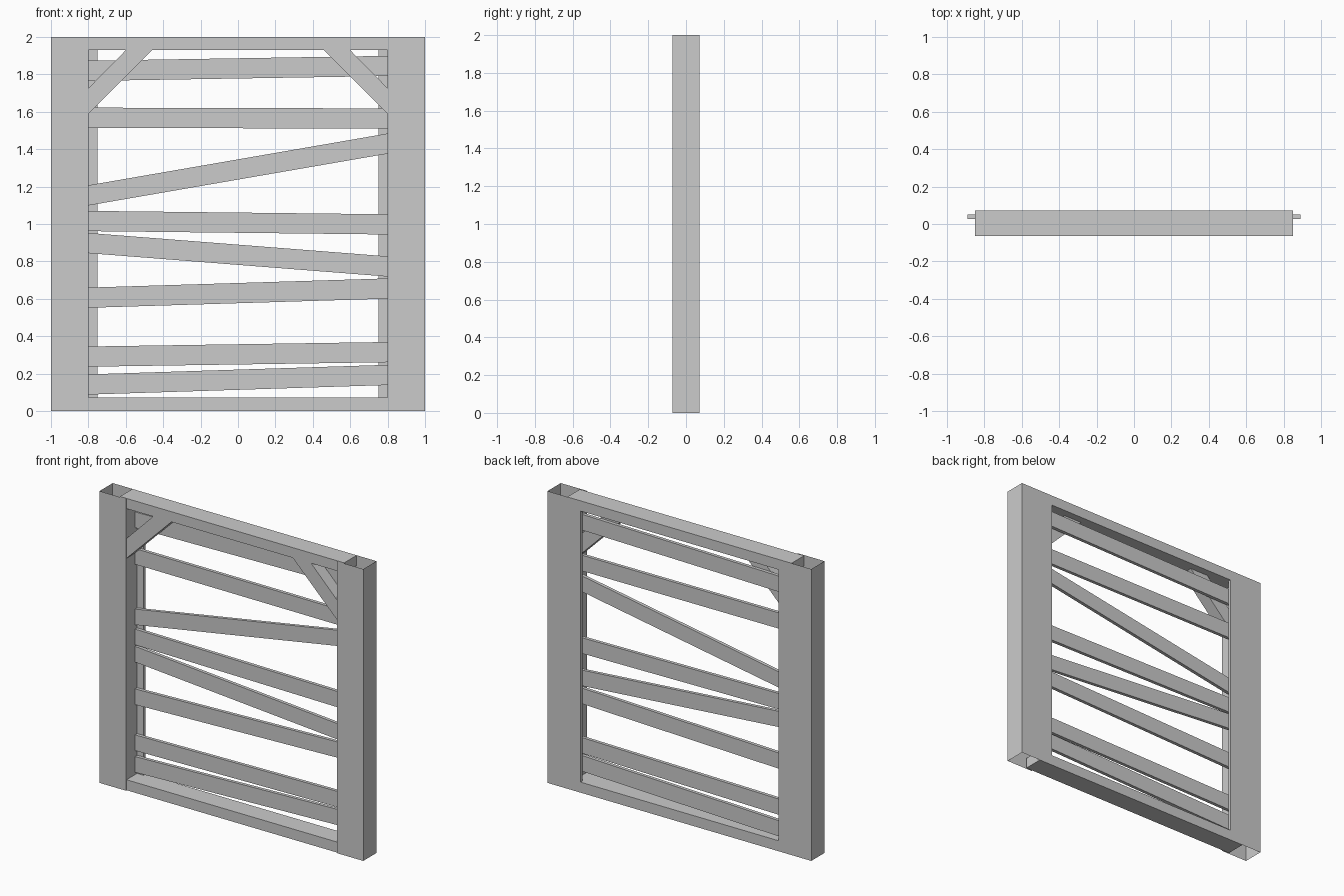
import bpy, bmesh

if "Cube" in bpy.data.objects:
    bpy.data.objects.remove(bpy.data.objects["Cube"])

Y_BACK, Y_FRONT, Y_RAIL = 0.0716, -0.0716, -0.064


def prism(name, pts, to3d, a, b, caps=True):
    """Extrude a 2D outline between a and b along the axis chosen by to3d."""
    bm = bmesh.new()
    lo = [bm.verts.new(to3d(p, q, a)) for p, q in pts]
    hi = [bm.verts.new(to3d(p, q, b)) for p, q in pts]
    n = len(pts)
    for i in range(n):
        j = (i + 1) % n
        bm.faces.new((lo[i], lo[j], hi[j], hi[i]))
    bmesh.ops.recalc_face_normals(bm, faces=bm.faces)
    if caps:
        bm.faces.new(lo)
        bm.faces.new(hi)
        bmesh.ops.recalc_face_normals(bm, faces=bm.faces)
    mesh = bpy.data.meshes.new(name)
    bm.to_mesh(mesh)
    bm.free()
    obj = bpy.data.objects.new(name, mesh)
    bpy.context.collection.objects.link(obj)
    return obj


def up(x, y, z):
    return (x, y, z)


def deep(x, z, y):
    return (x, y, z)


# Open-ended side posts with a stop lip along the back
for side, s in (("left", -1), ("right", 1)):
    outline = [(1, Y_FRONT), (1, Y_BACK), (0.75, Y_BACK),
               (0.75, 0.05), (0.8, 0.05), (0.8, Y_FRONT)]
    prism(side + "_post", [(s * x, y) for x, y in outline], up, 0, 2, caps=False)

    # Diagonal corner brace, ends buried in post and rail
    brace = [(-0.85, 1.54), (-0.85, 1.675), (-0.56, 1.97), (-0.42, 1.97)]
    prism(side + "_corner_brace", [(-s * x, z) for x, z in brace], deep, Y_RAIL, 0.02)

# Top and bottom rails
for name, z0, z1 in (("bottom_rail", 0, 0.072), ("top_rail", 1.93, 2)):
    prism(name, [(-0.85, z0), (0.85, z0), (0.85, z1), (-0.85, z1)],
          deep, Y_RAIL, Y_BACK)

# Crooked slats: centre heights at x = -0.8 and x = 0.8
slats = [(1.819, 1.845), (1.568, 1.564), (1.153, 1.43), (1.016, 0.998),
         (0.898, 0.773), (0.606, 0.655), (0.291, 0.315), (0.142, 0.193)]
END, HALF = 0.89, 0.054
for i, (zl, zr) in enumerate(slats):
    mid, rise = (zl + zr) / 2, (zr - zl) / 1.6 * END
    prism(f"slat_{i + 1}", [(-END, mid - rise - HALF), (END, mid + rise - HALF),
                            (END, mid + rise + HALF), (-END, mid - rise + HALF)],
          deep, 0.027, 0.05)
